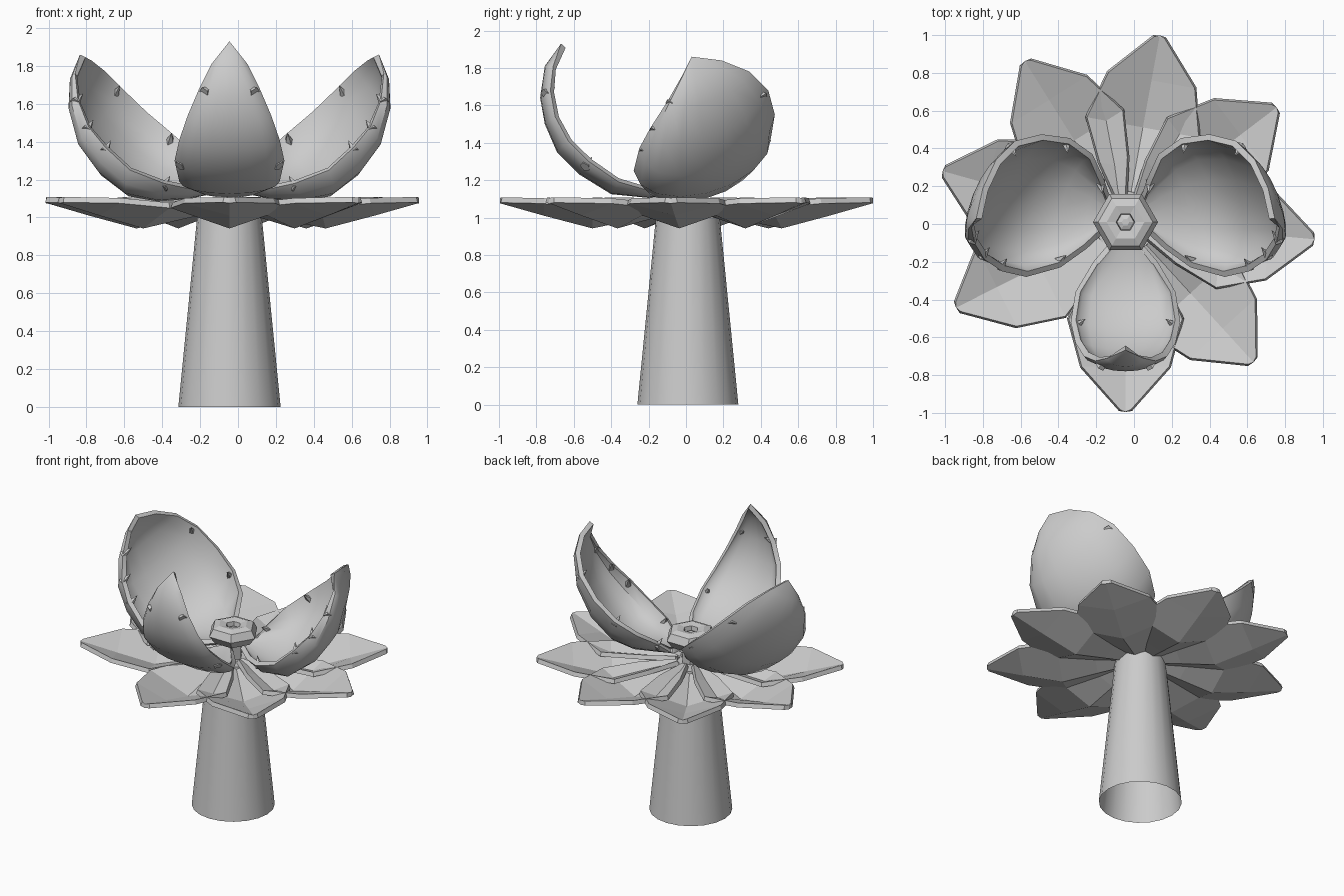
import bpy, bmesh, math
from mathutils import Vector, Matrix

if "Cube" in bpy.data.objects:
    bpy.data.objects.remove(bpy.data.objects["Cube"])

CX, CY = -0.045, 0.01          # axis of the plant


def make(name, bm):
    bmesh.ops.remove_doubles(bm, verts=bm.verts, dist=0.0005)
    me = bpy.data.meshes.new(name)
    bm.to_mesh(me)
    bm.free()
    ob = bpy.data.objects.new(name, me)
    bpy.context.collection.objects.link(ob)
    return ob


def activate(ob):
    bpy.ops.object.select_all(action='DESELECT')
    ob.select_set(True)
    bpy.context.view_layer.objects.active = ob


def thicken(ob, t, smooth):
    activate(ob)
    m = ob.modifiers.new("thick", 'SOLIDIFY')
    m.thickness, m.offset = t, -1
    bpy.ops.object.modifier_apply(modifier=m.name)
    if smooth:
        bpy.ops.object.shade_smooth_by_angle(angle=math.radians(40))


def grid(rows, outward):
    """Sheet through rows of points, its faces turned towards 'outward'."""
    bm = bmesh.new()
    vs = [[bm.verts.new(p) for p in row] for row in rows]
    for a, b in zip(vs, vs[1:]):
        for j in range(len(a) - 1):
            bm.faces.new((a[j], a[j + 1], b[j + 1], b[j]))
    bmesh.ops.remove_doubles(bm, verts=bm.verts, dist=0.0005)
    bm.normal_update()
    if sum((f.normal.dot(outward) * f.calc_area() for f in bm.faces)) < 0:
        bmesh.ops.reverse_faces(bm, faces=bm.faces)
    return bm


def revolve(name, profile, sides):
    bm = bmesh.new()
    rings = []
    for r, z in profile:
        rings.append([bm.verts.new((CX + r * math.cos(k * math.tau / sides),
                                    CY + r * math.sin(k * math.tau / sides), z))
                      for k in range(sides)])
    for a, b in zip(rings, rings[1:]):
        for k in range(sides):
            n = (k + 1) % sides
            bm.faces.new((a[k], a[n], b[n], b[k]))
    bm.faces.new(rings[-1])
    return make(name, bm)


# Stem, open at the bottom
stem = revolve("stem", [(0.27, 0), (0.165, 1.06)], 20)
activate(stem)
bpy.ops.object.shade_smooth_by_angle(angle=math.radians(40))

# Six-sided bulb in the middle
revolve("bulb", [(0.06, 1.04), (0.06, 1.15), (0.13, 1.18), (0.172, 1.235), (0.145, 1.285),
                 (0.10, 1.30), (0.05, 1.29), (0.045, 1.26), (0.02, 1.27)], 6)

# Eight creased leaves: radius, half width, crease height, edge height
LEAF = [(0.08, 0.06, 1.03, 1.06), (0.28, 0.2, 0.99, 1.06), (0.51, 0.31, 0.942, 1.05),
        (0.77, 0.24, 1.01, 1.075), (1.0, 0.035, 1.075, 1.08), (1.005, 0, 1.075, 1.075)]
for i in range(8):
    rot = Matrix.Translation((CX, CY, 0)) @ Matrix.Rotation(math.radians(-90 + 42.4 * i), 4, 'Z')
    rows = [[rot @ Vector((r, s * w, zc if s == 0 else ze)) for s in (-1, 0, 1)]
            for r, w, zc, ze in LEAF]
    thicken(make(f"leaf_{i + 1}", grid(rows, Vector((0, 0, -1)))), 0.03, False)


def petal(name, stations, tip, teeth, outward):
    """Bowl through left rim, keel and right rim points; teeth sit inside the rim."""
    rows = []
    n = 8
    for L, C, R in stations:
        M, A = (L + R) / 2, (L - R) / 2
        rows.append([M + A * math.cos(math.pi * k / n) + (C - M) * math.sin(math.pi * k / n)
                     for k in range(n + 1)])
    rows.append([tip] * (n + 1))
    thicken(make(name, grid(rows, outward)), 0.033, True)
    bm = bmesh.new()
    for side, k in teeth:
        L, C, R = stations[k]
        M = (L + R) / 2
        P = L if side == 'L' else R
        up, inward = (M - C).normalized(), (M - P).normalized()
        d = (up + inward * 0.8).normalized()
        base = P + inward * 0.03 - up * 0.03
        mat = Matrix.Translation(base + d * 0.035) @ d.to_track_quat('Z', 'Y').to_matrix().to_4x4()
        bmesh.ops.create_cone(bm, cap_ends=True, segments=5, radius1=0.03, radius2=0,
                              depth=0.085, matrix=mat)
    make(name + "_teeth", bm)


# Front petal: half width, rim y, rim z, keel y, keel z
FRONT = [(0.05, -0.06, 1.14, -0.05, 1.13), (0.17, -0.2, 1.145, -0.2, 1.105),
         (0.265, -0.36, 1.19, -0.4, 1.125), (0.29, -0.52, 1.3, -0.57, 1.23),
         (0.265, -0.63, 1.41, -0.69, 1.35), (0.22, -0.70, 1.54, -0.755, 1.5),
         (0.16, -0.725, 1.68, -0.78, 1.64), (0.095, -0.71, 1.81, -0.755, 1.81)]
petal("front_petal",
      [(Vector((CX + w, y, z)), Vector((CX, yc, zc)), Vector((CX - w, y, z)))
       for w, y, z, yc, zc in FRONT],
      Vector((CX, -0.668, 1.93)), [(s, k) for s in 'LR' for k in (3, 6)], Vector((0, -1, -0.6)))

# Side petals: left rim, keel, right rim; mirrored for the other side
SIDE = [((0.03, 0.12, 1.14), (0.02, 0.06, 1.13), (0.02, 0.0, 1.14)),
        ((0.07, 0.24, 1.24), (0.15, 0.08, 1.11), (0.16, -0.13, 1.15)),
        ((0.13, 0.37, 1.33), (0.30, 0.10, 1.10), (0.30, -0.23, 1.18)),
        ((0.25, 0.455, 1.43), (0.45, 0.11, 1.13), (0.48, -0.28, 1.25)),
        ((0.40, 0.475, 1.55), (0.60, 0.11, 1.24), (0.61, -0.25, 1.37)),
        ((0.54, 0.44, 1.68), (0.73, 0.09, 1.41), (0.70, -0.19, 1.48)),
        ((0.64, 0.34, 1.78), (0.79, 0.07, 1.60), (0.755, -0.10, 1.62)),
        ((0.71, 0.19, 1.84), (0.79, 0.05, 1.74), (0.77, -0.02, 1.76))]
TEETH = [('L', 1), ('L', 3), ('L', 5), ('R', 2), ('R', 4), ('R', 5), ('R', 6)]
for name, s in (("right_petal", 1), ("left_petal", -1)):
    def put(p):
        return Vector((CX + s * (p[0] - CX), p[1], p[2]))
    petal(name, [tuple(put(p) for p in st) for st in SIDE], put((0.745, 0.03, 1.86)),
          TEETH, Vector((s, 0, -0.9)))
